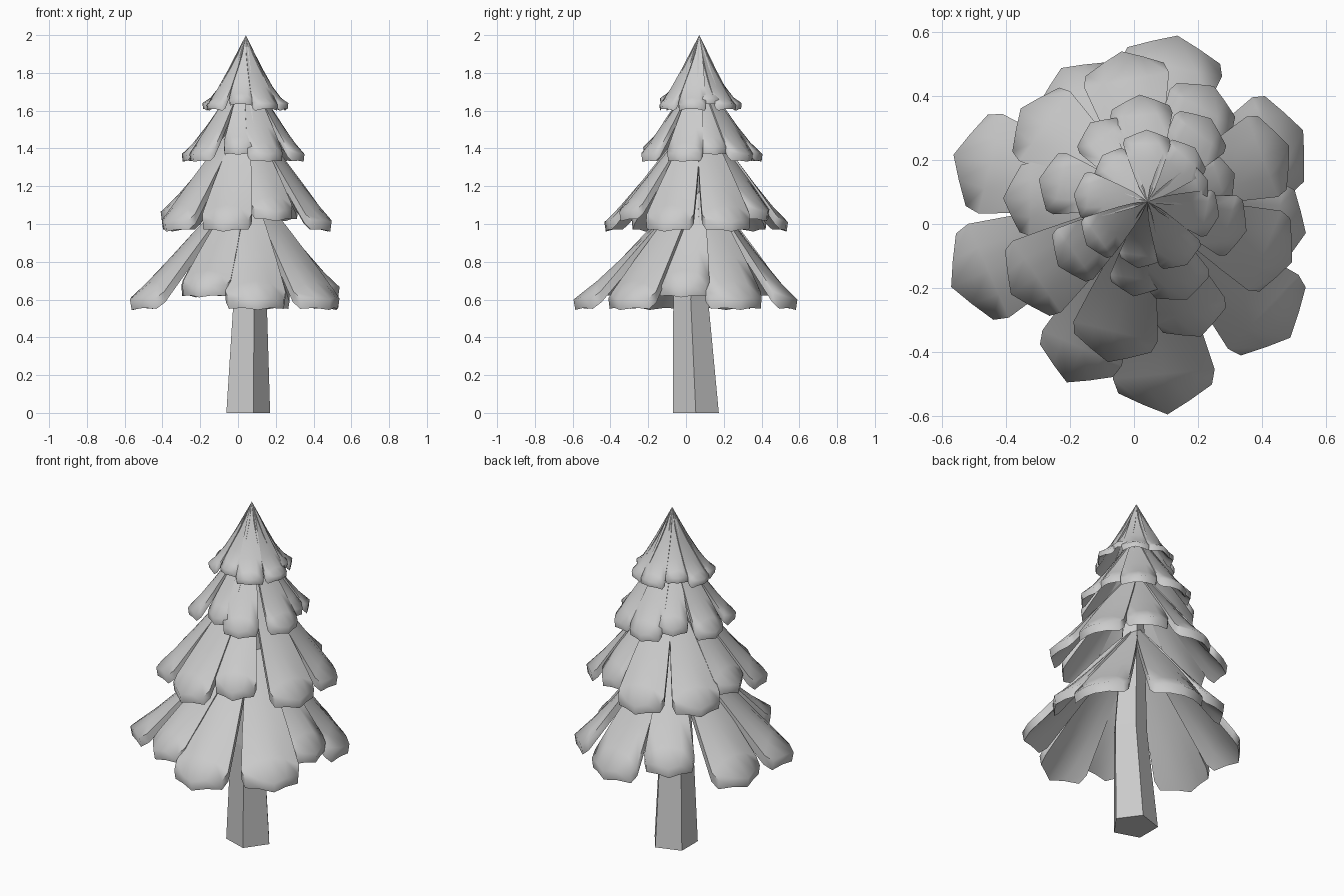
import bpy, bmesh, math
from mathutils import Vector

cube = bpy.data.objects.get("Cube")
if cube:
    bpy.data.objects.remove(cube, do_unlink=True)

colour = (0.6, 0.6, 0.6, 1)
grey = bpy.data.materials.new("plain grey")
grey.use_nodes = True
grey.diffuse_color = colour
grey.node_tree.nodes["Principled BSDF"].inputs["Base Color"].default_value = colour


def add_object(name, bm):
    mesh = bpy.data.meshes.new(name)
    bm.to_mesh(mesh)
    bm.free()
    mesh.materials.append(grey)
    obj = bpy.data.objects.new(name, mesh)
    bpy.context.collection.objects.link(obj)
    return obj


def shade_smooth(obj):
    bpy.ops.object.select_all(action="DESELECT")
    obj.select_set(True)
    bpy.context.view_layer.objects.active = obj
    bpy.ops.object.shade_smooth_by_angle(angle=math.radians(62))


def add_leaf(bm, apex, tip, width, thickness, curve):
    """One drooping leaf-shaped branch from the apex to its tip."""
    along = Vector((tip.x - apex.x, tip.y - apex.y, 0))
    side = Vector((-along.y, along.x, 0)).normalized()

    def point(u, v):
        position = apex + along * u + side * v
        droop = 0.45 * v * v / width * u
        position.z = tip.z + (apex.z - tip.z) * (1 - u) ** curve - droop
        return position

    # Rows widen to the shoulders, then an angular end closes the leaf
    rows = []
    for u in (0.18, 0.35, 0.6, 0.81):
        half = width * (u / 0.81) ** 0.75
        rows.append([point(u, half * k / 2) for k in range(-2, 3)])
    rows.append([point(1 - 0.12 * abs(k) ** 1.1, 0.92 * width * k)
                 for k in (-1, -0.5, 0, 0.5, 1)])

    def skin(drop, shrink):
        def place(p):
            inward = Vector((p.x - apex.x, p.y - apex.y, 0)) * (1 - shrink)
            return bm.verts.new(p - inward - Vector((0, 0, drop)))

        top = place(apex)
        grid = [[place(p) for p in row] for row in rows]
        faces = [bm.faces.new((top, a, b)) for a, b in zip(grid[0], grid[0][1:])]
        for r0, r1 in zip(grid, grid[1:]):
            for i in range(len(r0) - 1):
                faces.append(bm.faces.new((r0[i], r1[i], r1[i + 1], r0[i + 1])))
        left = [row[0] for row in grid]
        right = [row[-1] for row in reversed(grid)]
        return [top] + left + grid[-1][1:-1] + right, faces

    # Upper skin, underside and the rim between them
    upper, faces = skin(0, 1)
    lower, under = skin(thickness, 0.985)
    faces += under
    for i in range(len(upper)):
        faces.append(bm.faces.new((upper[i - 1], lower[i - 1], lower[i], upper[i])))
    bmesh.ops.recalc_face_normals(bm, faces=faces)


def add_tier(name, apex_z, tip_z, radius, centre, width, thickness, curve, directions):
    """A ring of leaves, every third one shorter and higher."""
    bm = bmesh.new()
    apex = Vector((0.042, 0.07, apex_z))
    for i, degrees in enumerate(directions):
        short = i % 3 == 2
        angle = math.radians(degrees)
        reach = radius * (0.89 if short else 1)
        tip = Vector((centre[0] + reach * math.cos(angle),
                      centre[1] + reach * math.sin(angle),
                      tip_z + (0.11 * radius if short else 0)))
        add_leaf(bm, apex, tip, width * (0.85 if short else 1), thickness, curve)
    shade_smooth(add_object(name, bm))


add_tier("bottom_branches", 1.24, 0.6, 0.605, (0, 0), 0.16, 0.055, 1.12,
         (29, 77, 115, 159, 199, 247, 280, 324, 357))
add_tier("lower_branches", 1.6, 1.01, 0.495, (0.03, 0.05), 0.135, 0.05, 1.12,
         (98, 141, 176, 213, 257, 294, 340, 23, 60))
add_tier("upper_branches", 1.82, 1.37, 0.335, (0.03, 0.07), 0.098, 0.04, 1.2,
         (51, 92, 124, 168, 217, 264, 294, 344, 17))
add_tier("top_branches", 2.0, 1.64, 0.23, (0.04, 0.065), 0.075, 0.03, 1.5,
         (49, 90, 133, 173, 215, 262, 303, 350, 20))

# Five-sided tapering trunk, running up inside the branches
bm = bmesh.new()
rings = []
for x, y, z, radius in ((0.042, 0.052, 0, 0.128), (0.055, 0.025, 0.6, 0.097), (0.045, 0.06, 1.7, 0.04)):
    angles = [math.tau * i / 5 for i in range(5)]
    rings.append([bm.verts.new((x + radius * math.cos(a), y + radius * math.sin(a), z))
                  for a in angles])
for r0, r1 in zip(rings, rings[1:]):
    for i in range(5):
        bm.faces.new((r0[i - 1], r0[i], r1[i], r1[i - 1]))
bm.faces.new(rings[0][::-1])
bm.faces.new(rings[-1])
add_object("trunk", bm)
